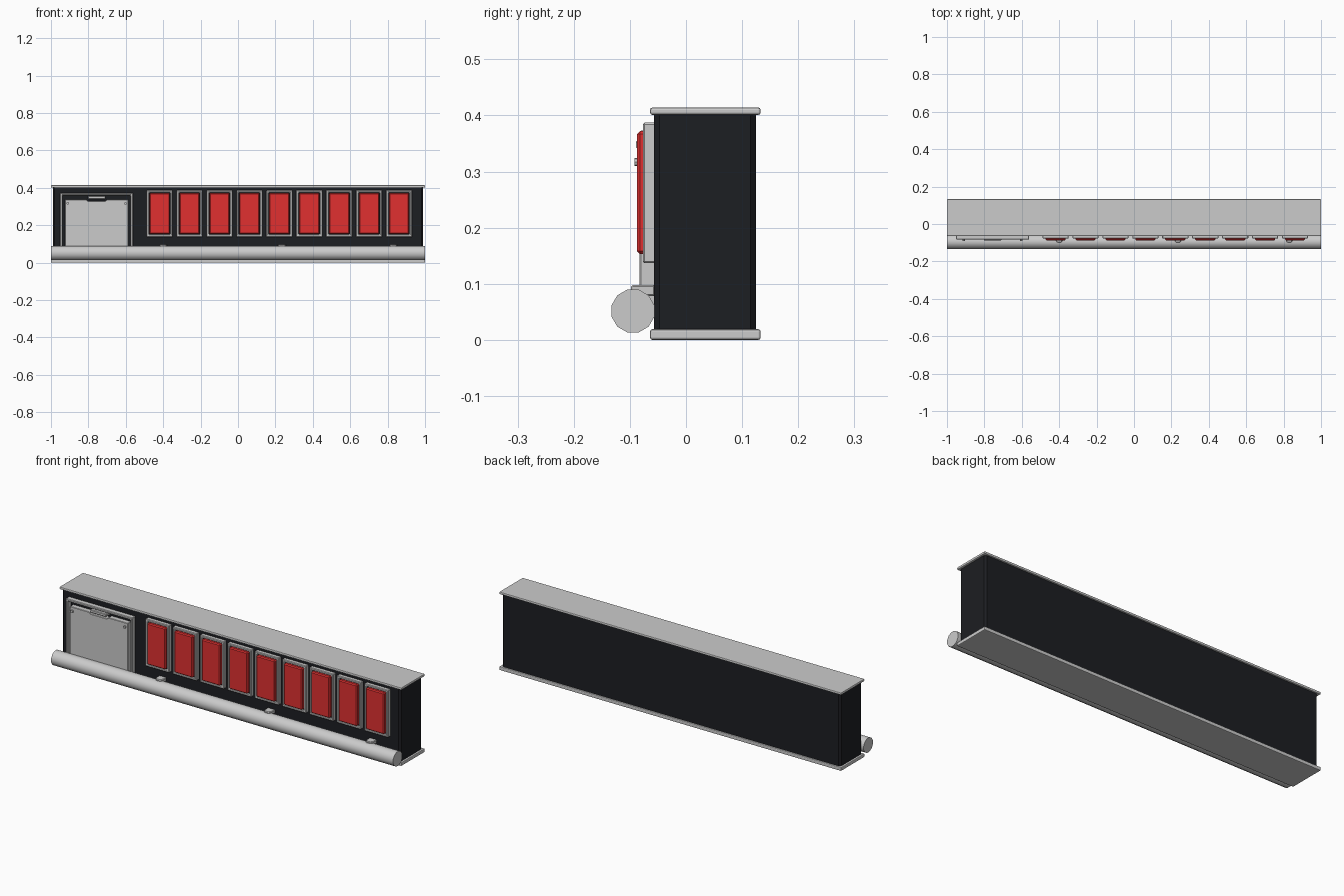
import bpy, bmesh, math
from mathutils import Matrix

if "Cube" in bpy.data.objects:
    bpy.data.objects.remove(bpy.data.objects["Cube"])


def material(name, color):
    m = bpy.data.materials.new(name)
    m.diffuse_color = color
    m.use_nodes = True
    m.node_tree.nodes["Principled BSDF"].inputs["Base Color"].default_value = m.diffuse_color
    return m


BLACK = material("black_paint", (0.012, 0.013, 0.016, 1))
RED = material("red_paint", (0.75, 0.03, 0.03, 1))


def finish(name, bm, mat=None, bevel=0, segments=1):
    bmesh.ops.recalc_face_normals(bm, faces=bm.faces)
    me = bpy.data.meshes.new(name)
    bm.to_mesh(me)
    bm.free()
    ob = bpy.data.objects.new(name, me)
    bpy.context.collection.objects.link(ob)
    if mat:
        me.materials.append(mat)
    if bevel:
        mod = ob.modifiers.new("bevel", 'BEVEL')
        mod.width, mod.segments, mod.limit_method = bevel, segments, 'ANGLE'
    return ob


def box(name, x, y, z, mat=None, bevel=0, segments=1):
    bm = bmesh.new()
    size = [b - a for a, b in (x, y, z)]
    mid = [(a + b) / 2 for a, b in (x, y, z)]
    bmesh.ops.create_cube(bm, size=1, matrix=Matrix.Translation(mid) @ Matrix.Diagonal((*size, 1)))
    return finish(name, bm, mat, bevel, segments)


def prism(name, outline, y, mat=None, bevel=0):
    """Extrude an (x, z) outline from y[0] back to y[1]."""
    bm = bmesh.new()
    face = bm.faces.new([bm.verts.new((px, y[0], pz)) for px, pz in outline])
    ext = bmesh.ops.extrude_face_region(bm, geom=[face])
    moved = [v for v in ext["geom"] if isinstance(v, bmesh.types.BMVert)]
    bmesh.ops.translate(bm, verts=moved, vec=(0, y[1] - y[0], 0))
    return finish(name, bm, mat, bevel)


def frame(name, x, z, y, w, bevel=0.003):
    """Closed rectangular border, mitred at the corners."""
    bm = bmesh.new()
    rings = []
    for inset, yy in ((0, y[1]), (0, y[0]), (w, y[0]), (w, y[1])):
        a, b, c, d = x[0] + inset, x[1] - inset, z[0] + inset, z[1] - inset
        rings.append([bm.verts.new((px, yy, pz)) for px, pz in ((a, c), (b, c), (b, d), (a, d))])
    for i in range(4):
        r, s = rings[i], rings[(i + 1) % 4]
        for k in range(4):
            bm.faces.new((r[k], r[(k + 1) % 4], s[(k + 1) % 4], s[k]))
    return finish(name, bm, None, bevel)


def cylinder(name, radius, length, sides, matrix):
    bm = bmesh.new()
    bmesh.ops.create_cone(bm, cap_ends=True, segments=sides, radius1=radius,
                          radius2=radius, depth=length, matrix=matrix)
    return finish(name, bm)


# Long cabinet body, with softened vertical corners
body = [(-0.98, -0.057), (0.98, -0.057), (0.99, -0.047), (0.99, 0.115),
        (0.98, 0.125), (-0.98, 0.125), (-0.99, 0.115), (-0.99, -0.047)]
bm = bmesh.new()
low = bm.faces.new([bm.verts.new((x, y, 0.01)) for x, y in body])
up = bmesh.ops.extrude_face_region(bm, geom=[low])
bmesh.ops.translate(bm, verts=[v for v in up["geom"] if isinstance(v, bmesh.types.BMVert)],
                    vec=(0, 0, 0.398))
finish("cabinet_body", bm, BLACK)

# Top and bottom rim plates
box("top_plate", (-1, 1), (-0.064, 0.133), (0.401, 0.414), None, 0.004, 2)
box("bottom_plate", (-1, 1), (-0.064, 0.133), (0.0, 0.019), None, 0.004, 2)

# Front pipe
pipe = cylinder("front_pipe", 0.0395, 2.0, 12,
                Matrix.Translation((0, -0.0945, 0.0515)) @ Matrix.Rotation(math.pi / 2, 4, 'Y')
                @ Matrix.Rotation(math.pi / 12, 4, 'Z'))
for p in pipe.data.polygons:
    p.use_smooth = len(p.vertices) == 4

# Clips holding the pipe to the cabinet
for i, cx in enumerate((-0.40, 0.235, 0.83)):
    bm = bmesh.new()
    shape = [(-0.021, -0.055), (-0.021, -0.082), (-0.012, -0.098),
             (0.012, -0.098), (0.021, -0.082), (0.021, -0.055)]
    f = bm.faces.new([bm.verts.new((cx + x, y, 0.078)) for x, y in shape])
    g = bmesh.ops.extrude_face_region(bm, geom=[f])
    bmesh.ops.translate(bm, verts=[v for v in g["geom"] if isinstance(v, bmesh.types.BMVert)],
                        vec=(0, 0, 0.02))
    finish(f"pipe_clip_{i + 1}", bm, None, 0.003)

# Row of nine framed red panels
for i in range(9):
    x0 = -0.489 + 0.16 * i
    x1 = x0 + 0.14
    frame(f"panel_frame_{i + 1}", (x0, x1), (0.137, 0.387), (-0.077, -0.05), 0.013)
    box(f"panel_back_{i + 1}", (x0 + 0.01, x1 - 0.01), (-0.068, -0.05), (0.147, 0.377), BLACK)
    box(f"red_panel_{i + 1}", (x0 + 0.016, x1 - 0.016), (-0.087, -0.06), (0.153, 0.372), RED, 0.005)

# Door surround, open at the bottom
prism("door_frame", [(-0.951, 0.06), (-0.951, 0.373), (-0.561, 0.373), (-0.561, 0.06),
                     (-0.574, 0.06), (-0.574, 0.360), (-0.938, 0.360), (-0.938, 0.06)],
      (-0.083, -0.05), None, 0.003)

# Door leaf with a hand notch in its top edge
prism("door_leaf", [(-0.925, 0.06), (-0.925, 0.338), (-0.813, 0.338), (-0.803, 0.330),
                    (-0.709, 0.330), (-0.699, 0.338), (-0.587, 0.338), (-0.587, 0.06)],
      (-0.083, -0.05), None, 0.002)
box("door_handle", (-0.803, -0.709), (-0.089, -0.05), (0.340, 0.356), None, 0.003)

# Door corner bolts
for side, bx in (("left", -0.910), ("right", -0.602)):
    cylinder(f"door_bolt_{side}", 0.007, 0.02, 8,
             Matrix.Translation((bx, -0.082, 0.317)) @ Matrix.Rotation(math.pi / 2, 4, 'X'))
